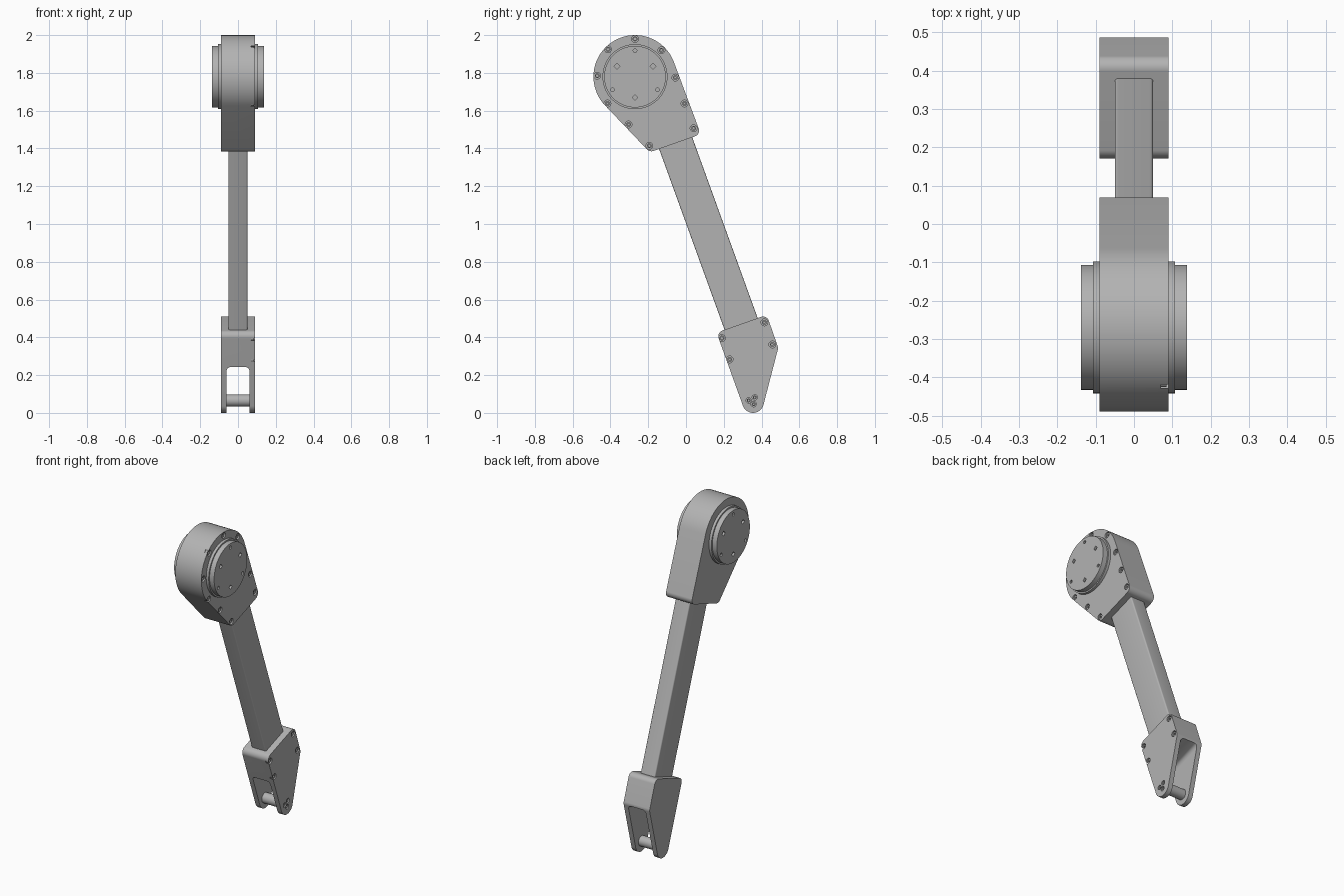
import bpy, bmesh
from math import sin, cos, pi, radians
from mathutils import Matrix, Vector, geometry

old = bpy.data.objects.get("Cube")
if old:
    bpy.data.objects.remove(old)

grey = bpy.data.materials.new("plain grey")
grey.use_nodes = True
colour = (0.45, 0.45, 0.45, 1)
grey.diffuse_color = colour
grey.node_tree.nodes["Principled BSDF"].inputs["Base Color"].default_value = colour


def make(name, bm):
    bmesh.ops.recalc_face_normals(bm, faces=bm.faces)
    mesh = bpy.data.meshes.new(name)
    bm.to_mesh(mesh)
    bm.free()
    mesh.materials.append(grey)
    ob = bpy.data.objects.new(name, mesh)
    bpy.context.collection.objects.link(ob)
    return ob


def select(ob):
    bpy.ops.object.select_all(action='DESELECT')
    ob.select_set(True)
    bpy.context.view_layer.objects.active = ob


def smooth(ob):
    select(ob)
    bpy.ops.object.shade_smooth_by_angle(angle=radians(30))


def cylinder(bm, y, z, r, x0, x1, sides=24):
    """Cylinder lying along x."""
    place = Matrix.Translation(((x0 + x1) / 2, y, z)) @ Matrix.Rotation(pi / 2, 4, 'Y')
    bmesh.ops.create_cone(bm, cap_ends=True, segments=sides, radius1=r, radius2=r,
                          depth=abs(x1 - x0), matrix=place)


def hull_plate(name, circles, half):
    """Plate whose outline wraps tightly around a set of circles (y, z, r)."""
    pts = [Vector((y + r * cos(i * pi / 36), z + r * sin(i * pi / 36)))
           for y, z, r in circles for i in range(72)]
    bm = bmesh.new()
    face = bm.faces.new([bm.verts.new((-half, *pts[i])) for i in geometry.convex_hull_2d(pts)])
    out = bmesh.ops.extrude_face_region(bm, geom=[face])
    moved = [v for v in out["geom"] if isinstance(v, bmesh.types.BMVert)]
    bmesh.ops.translate(bm, verts=moved, vec=(2 * half, 0, 0))
    return make(name, bm)


def cut(ob, cutter):
    select(ob)
    mod = ob.modifiers.new("cut", 'BOOLEAN')
    mod.operation, mod.solver, mod.object = 'DIFFERENCE', 'EXACT', cutter
    bpy.ops.object.modifier_apply(modifier=mod.name)
    bpy.data.objects.remove(cutter)


def bolt_row(ob, name, spots, r, face_x):
    """Counterbored holes in the +x face, each with a socket cap screw."""
    holes, caps, sockets = bmesh.new(), bmesh.new(), bmesh.new()
    for y, z in spots:
        cylinder(holes, y, z, r, face_x - 0.02, face_x + 0.02)
        cylinder(caps, y, z, r * 0.72, face_x - 0.022, face_x - 0.005)
        cylinder(sockets, y, z, r * 0.38, face_x - 0.014, face_x + 0.01, 6)
    cut(ob, make("hole_cutter", holes))
    screws = make(name, caps)
    cut(screws, make("socket_cutter", sockets))
    smooth(screws)


def rounded_box(name, size, centre, tilt, width, edge_axis):
    """Tilted box with the edges along one local axis rounded."""
    bm = bmesh.new()
    bmesh.ops.create_cube(bm, size=1, matrix=Matrix.Diagonal((*size, 1)))
    edges = [e for e in bm.edges
             if abs((e.verts[0].co - e.verts[1].co)[edge_axis]) > 1e-4]
    bmesh.ops.bevel(bm, geom=edges, offset=width, segments=5, profile=0.5, affect='EDGES')
    bm.transform(Matrix.Translation(centre) @ Matrix.Rotation(tilt, 4, 'X'))
    return make(name, bm)


tilt = radians(19.9)
hub_y, hub_z = -0.27, 1.78

# Upper housing with its ring of screws
housing = hull_plate("upper_housing", [(hub_y, hub_z, 0.22), (0.036, 1.495, 0.033),
                                       (-0.183, 1.418, 0.033)], 0.09)
bolt_row(housing, "housing_screws",
         [(-0.27, 1.98), (-0.413, 1.925), (-0.47, 1.785), (-0.416, 1.638), (-0.304, 1.527),
          (-0.194, 1.414), (0.04, 1.507), (-0.008, 1.638), (-0.056, 1.775), (-0.13, 1.92)],
         0.018, 0.09)
smooth(housing)

# Bearing flange and drive hub, stepped out on both sides
bm = bmesh.new()
cylinder(bm, hub_y, hub_z, 0.172, -0.107, 0.107, 96)
smooth(make("bearing_flange", bm))

for side, label in ((1, "left"), (-1, "right")):
    bm = bmesh.new()
    cylinder(bm, hub_y, hub_z, 0.163, side * 0.09, side * 0.138, 96)
    hub = make(label + "_hub", bm)
    holes = bmesh.new()
    for i in range(3):
        a = pi / 2 + i * 2 * pi / 3
        cylinder(holes, hub_y + 0.138 * cos(a), hub_z + 0.138 * sin(a), 0.01,
                 side * 0.118, side * 0.15, 12)
        cylinder(holes, hub_y - 0.11 * cos(a), hub_z - 0.11 * sin(a), 0.015,
                 side * 0.118, side * 0.15, 4)
    cut(hub, make("hub_hole_cutter", holes))
    smooth(hub)

# Slanted arm bar
arm = rounded_box("arm_bar", (0.1, 0.186, 1.1), (0, 0.1175, 0.9525), tilt, 0.008, 2)
smooth(arm)

# Lower fork, slotted from below
fork = hull_plate("lower_fork", [(0.408, 0.478, 0.032), (0.452, 0.343, 0.035),
                                 (0.204, 0.405, 0.033), (0.355, 0.057, 0.057)], 0.09)
up = Vector((0, -sin(tilt), cos(tilt)))
slot_top = Vector((0, 0.345, 0.285))
slot = rounded_box("slot_cutter", (0.12, 0.8, 0.5), slot_top - up * 0.25, tilt, 0.02, 1)
cut(fork, slot)
bolt_row(fork, "fork_screws", [(0.415, 0.479), (0.19, 0.396), (0.457, 0.362), (0.231, 0.283)],
         0.018, 0.09)
bolt_row(fork, "pin_screws", [(0.332, 0.066), (0.364, 0.082), (0.358, 0.046)], 0.014, 0.09)
smooth(fork)

# Cross pin between the fork cheeks
bm = bmesh.new()
cylinder(bm, 0.352, 0.065, 0.032, -0.065, 0.065, 48)
smooth(make("cross_pin", bm))
